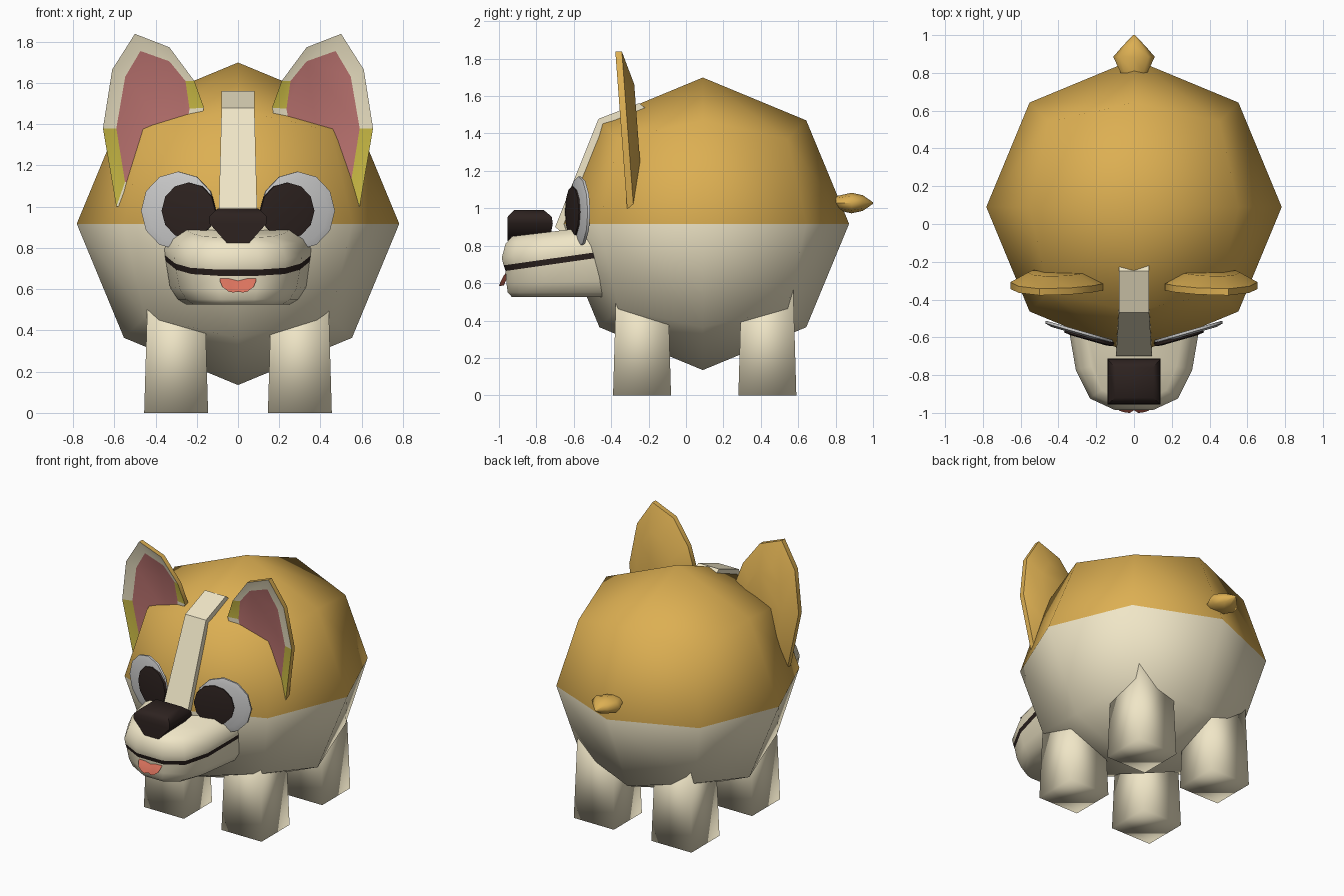
import bpy, bmesh
from math import radians, sin, cos, pi
from mathutils import Vector

if "Cube" in bpy.data.objects:
    bpy.data.objects.remove(bpy.data.objects["Cube"])


def material(name, r, g, b):
    m = bpy.data.materials.new(name)
    m.diffuse_color = (r, g, b, 1)
    m.use_nodes = True
    m.node_tree.nodes["Principled BSDF"].inputs["Base Color"].default_value = m.diffuse_color
    return m


TAN = material("tan", .72, .43, .085)
CREAM = material("cream", .87, .79, .57)
PINK = material("pink", .52, .18, .17)
YELLOW = material("yellow", .60, .50, .06)
WHITE = material("white", .78, .80, .78)
DARK = material("dark", .026, .016, .014)
RED = material("red", .70, .17, .11)


def finish(name, bm, mats, angle=40):
    bmesh.ops.recalc_face_normals(bm, faces=bm.faces[:])
    me = bpy.data.meshes.new(name)
    bm.to_mesh(me)
    bm.free()
    for m in mats:
        me.materials.append(m)
    ob = bpy.data.objects.new(name, me)
    bpy.context.collection.objects.link(ob)
    for p in me.polygons:
        p.use_smooth = True
    me.set_sharp_from_angle(angle=radians(angle))
    return ob


def loft(name, rings, mats, pick=lambda band, seg: 0, caps=(0, 0), angle=40):
    """Skin closed rings of equal length; pick gives a material per band and segment."""
    bm = bmesh.new()
    vs = [[bm.verts.new(p) for p in ring] for ring in rings]
    n = len(vs[0])
    for b in range(len(vs) - 1):
        for i in range(n):
            j = (i + 1) % n
            f = bm.faces.new((vs[b][i], vs[b][j], vs[b + 1][j], vs[b + 1][i]))
            f.material_index = pick(b, i)
    for ring, mi in zip((vs[0], vs[-1]), caps):
        bm.faces.new(ring).material_index = mi
    return finish(name, bm, mats, angle)


def rect(x0, x1, y0, y1, z):
    return [(x0, y0, z), (x1, y0, z), (x1, y1, z), (x0, y1, z)]


# Body: cube subdivided once and pushed onto a sphere, two-tone
bm = bmesh.new()
bmesh.ops.create_cube(bm, size=2)
bmesh.ops.subdivide_edges(bm, edges=bm.edges[:], cuts=1, use_grid_fill=True)
for v in bm.verts:
    v.co = v.co.normalized() * .782 + Vector((0, .09, .917))
for f in bm.faces:
    f.material_index = 0 if f.calc_center_median().z > .917 else 1
finish("body", bm, [TAN, CREAM], 80)

# Legs: slightly tapered square posts
for sx, side in ((1, "right"), (-1, "left")):
    for cy, end in ((-.235, "front"), (.435, "back")):
        rings = [rect(sx * .30 - h, sx * .30 + h, cy - h, cy + h, z)
                 for h, z in ((.155, 0), (.138, .58))]
        loft(f"{end}_{side}_leg", rings, [CREAM], angle=180)

# Tail: stubby pointed bud
rings = [[(rx * cos(k * pi / 4), y, 1.028 + rz * sin(k * pi / 4)) for k in range(8)]
         for y, rx, rz in ((.80, .07, .036), (.885, .11, .055), (.945, .058, .042), (1.0, .004, .004))]
loft("tail", rings, [TAN], angle=60)

# Ears: rimmed outline with recessed pink inside and domed back
OUTER = [(.50, 1.838), (.61, 1.665), (.655, 1.38), (.59, 1.0), (.40, 1.0),
         (.22, 1.25), (.165, 1.48), (.212, 1.61), (.333, 1.773)]
INNER = [(.473, 1.755), (.547, 1.63), (.59, 1.38), (.548, 1.12), (.42, 1.1),
         (.27, 1.28), (.235, 1.475), (.255, 1.61), (.333, 1.705)]


def lean(z):
    return -.375 + .075 * (1.8 - z)


def ear_pick(band, seg):
    if band == 0:
        return 2 if seg in (2, 6) else 1
    return 0


for s, side in ((1, "right"), (-1, "left")):
    dome = [(.42 + .6 * (x - .42), 1.4 + .6 * (z - 1.4)) for x, z in OUTER]
    rings = [[(s * x, lean(z) + d, z) for x, z in pts]
             for pts, d in ((INNER, .02), (OUTER, 0), (OUTER, .035), (dome, .088))]
    loft(f"{side}_ear", rings, [TAN, CREAM, YELLOW, PINK], ear_pick, (3, 0), 45)

# Eyes: thin discs turned a little outward, pupils set toward the nose
for s, side in ((1, "right"), (-1, "left")):
    t = Vector((cos(radians(16)), sin(radians(16)), 0))
    n = Vector((t.y, -t.x, 0))

    def disc(c, rx, rz, d):
        out = []
        for k in range(12):
            a = k * pi / 6
            p = c + t * (rx * cos(a)) + n * d
            out.append((s * p.x, p.y, p.z + rz * sin(a)))
        return out

    c = Vector((.29, -.575, .98))
    loft(f"{side}_eye", [disc(c, .187, .19, -.012), disc(c, .187, .19, .002),
                         disc(c, .15, .155, .012)], [WHITE])
    c = c - t * .057
    loft(f"{side}_pupil", [disc(c, .135, .137, .0), disc(c, .135, .137, .02),
                           disc(c, .10, .10, .026)], [DARK])

# Blaze: strip bent over the forehead
path = [(.08, -.25, 1.562), (.08, -.468, 1.478), (.095, -.70, .90)]
rings = [[(-w, y, z), (w, y, z), (w, y + .05, z - .04), (-w, y + .05, z - .04)]
         for w, y, z in path]
loft("blaze", rings, [CREAM])


# Muzzle: stacked U-shaped sections, split by a dark mouth line rising at the sides
def section(sx, front, back, z_front, z_back):
    half = [(.355, 0), (.305, .58), (.23, .88), (.10, 1)]
    pts = half + [(-x, t) for x, t in reversed(half)]
    return [(x * sx, back + (front - back) * t, z_back + (z_front - z_back) * t) for x, t in pts]


lip = section(1, -.975, -.48, .695, .765)
jaw = section(.985, -.965, -.475, .665, .735)
loft("upper_muzzle", [lip, section(1.01, -.985, -.48, .735, .80),
                      section(.93, -.965, -.49, .81, .85),
                      section(.74, -.93, -.51, .85, .90)], [CREAM], angle=50)
loft("mouth_line", [lip, jaw], [DARK])
loft("lower_jaw", [jaw, section(.93, -.96, -.46, .60, .61), section(.82, -.953, -.45, .55, .55),
                   section(.70, -.93, -.45, .525, .525)], [CREAM], angle=50)

# Nose: bevelled block tapering down
loft("nose", [rect(-.055, .055, -.955, -.73, .825), rect(-.14, .14, -.955, -.712, .92),
              rect(-.138, .138, -.953, -.718, .955), rect(-.10, .10, -.92, -.76, .99)],
     [DARK], angle=50)

# Tongue: short plate hanging forward with a centre groove
rings = []
for w, y, z in ((.085, -.945, .675), (.088, -.975, .64), (.075, -.99, .61), (.045, -.998, .588)):
    rings.append([(-w, y, z), (-w * .5, y - .002, z - .004), (0, y + .012, z), (w * .5, y - .002, z - .004),
                  (w, y, z), (w * .6, y + .025, z), (-w * .6, y + .025, z)])
loft("tongue", rings, [RED])
